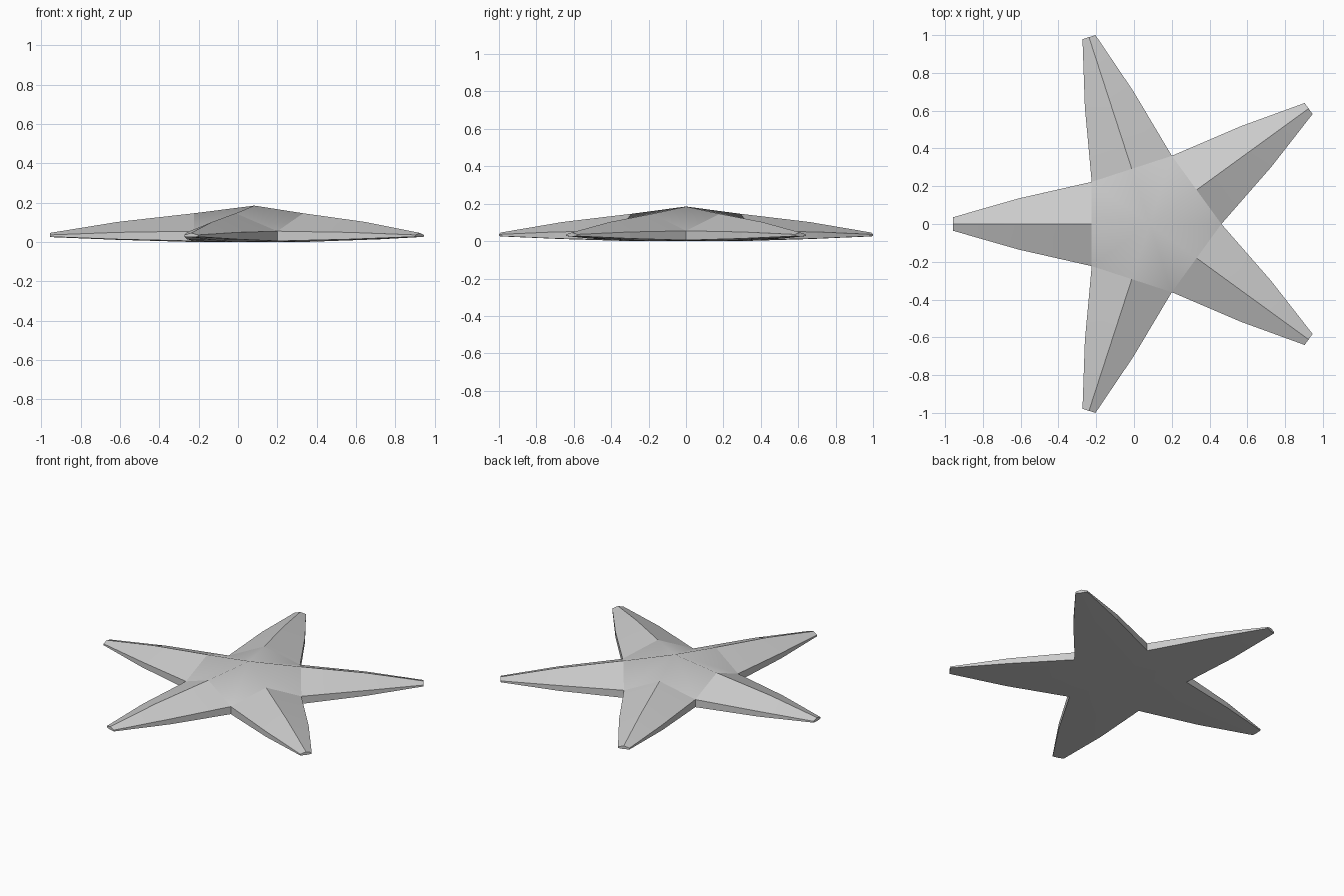
import bpy, bmesh, math

if "Cube" in bpy.data.objects:
    bpy.data.objects.remove(bpy.data.objects["Cube"])

CENTRE_X = 0.083
# Arm stations: distance out, half width, ridge z, upper side z, lower side z, keel z
STATIONS = [
    (0.307, 0.223, 0.146, 0.055, 0.005, 0.000),
    (0.695, 0.135, 0.102, 0.049, 0.014, 0.011),
    (1.040, 0.036, 0.046, 0.036, 0.027, 0.025),
]

grey = bpy.data.materials.new("grey")
grey.diffuse_color = (0.6, 0.6, 0.6, 1)
grey.use_nodes = True
grey.node_tree.nodes["Principled BSDF"].inputs["Base Color"].default_value = grey.diffuse_color

bm = bmesh.new()
apex = bm.verts.new((CENTRE_X, 0, 0.185))
base = bm.verts.new((CENTRE_X, 0, 0))
sharp = []


def add_arm(angle):
    """One tapering arm plus its wedge of the central body."""
    c, s = math.cos(angle), math.sin(angle)

    def point(r, w, z):
        return bm.verts.new((CENTRE_X + r * c - w * s, r * s + w * c, z))

    # Six-sided cross-sections: ridge, left side, keel, right side
    rings = [[point(r, 0, top), point(r, w, up), point(r, w, low),
              point(r, 0, keel), point(r, -w, low), point(r, -w, up)]
             for r, w, top, up, low, keel in STATIONS]
    for a, b in zip(rings, rings[1:]):
        for i in range(6):
            j = (i + 1) % 6
            bm.faces.new((a[i], b[i], b[j], a[j]))
        sharp.extend((a[i], b[i]) for i in (0, 1, 2, 4, 5))
    # Blunt tip
    tip = rings[-1]
    bm.faces.new(tip)
    sharp.extend((tip[i], tip[(i + 1) % 6]) for i in range(6))
    # Body wedge, above and below
    root = rings[0]
    for i, j in ((0, 1), (5, 0)):
        bm.faces.new((apex, root[i], root[j]))
        sharp.append((root[i], root[j]))
    for i, j in ((2, 3), (3, 4)):
        bm.faces.new((base, root[i], root[j]))


for k in range(5):
    add_arm(math.pi + k * math.tau / 5)

# Keep the ridges, rims and arm roots crisp, everything else smooth
for f in bm.faces:
    f.smooth = True
for a, b in sharp:
    bm.edges.get((a, b)).smooth = False
bmesh.ops.remove_doubles(bm, verts=bm.verts, dist=0.003)
bmesh.ops.recalc_face_normals(bm, faces=bm.faces)
# Notch walls between neighbouring arms meet at a sharp vertical edge
for e in bm.edges:
    d = e.verts[0].co - e.verts[1].co
    if abs(d.x) + abs(d.y) < 0.002:
        e.smooth = False

mesh = bpy.data.meshes.new("starfish_body")
bm.to_mesh(mesh)
bm.free()
mesh.materials.append(grey)
body = bpy.data.objects.new("starfish_body", mesh)
bpy.context.collection.objects.link(body)
